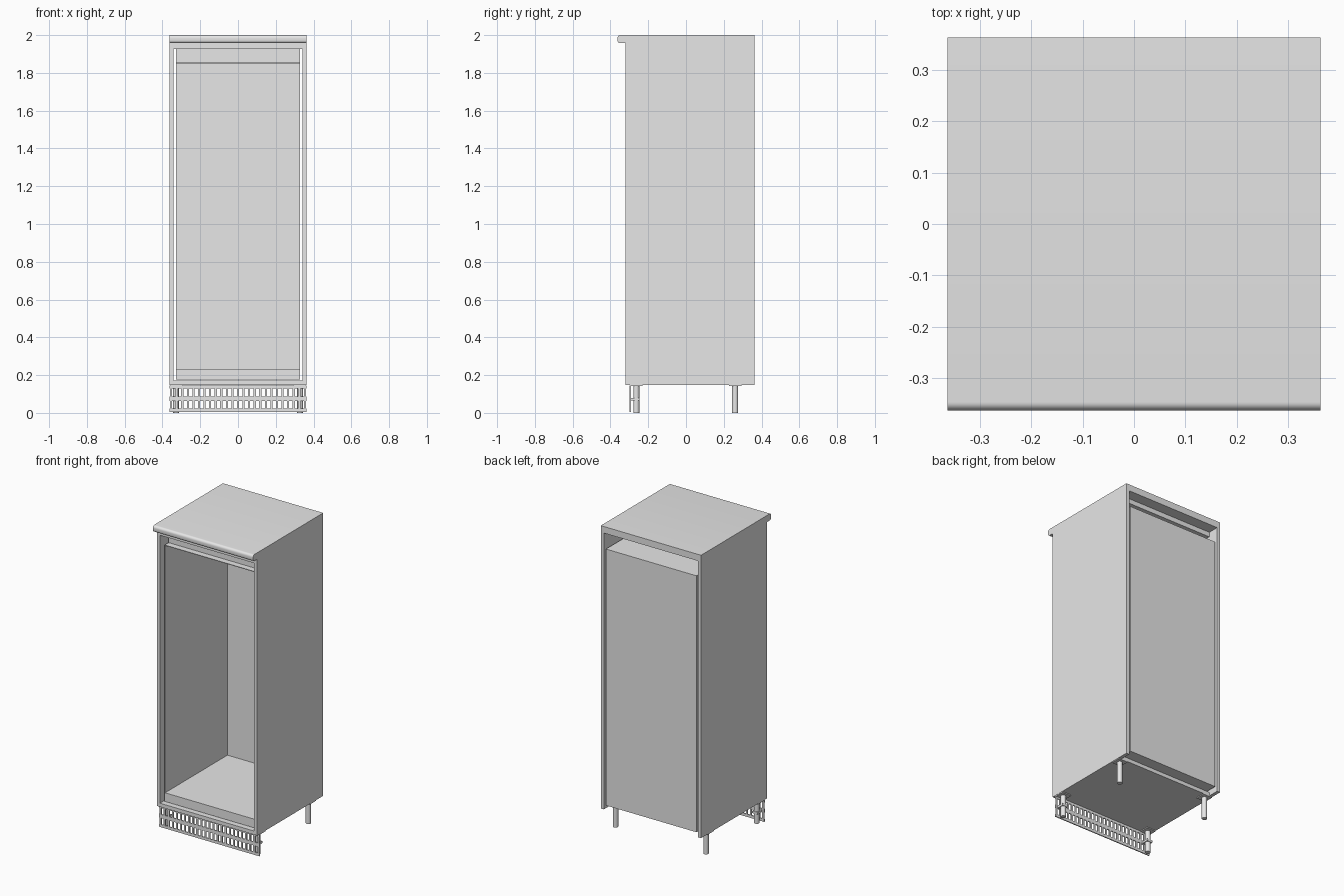
import bpy, bmesh, math
from mathutils import Matrix, Vector

old = bpy.data.objects.get("Cube")
if old:
    bpy.data.objects.remove(old, do_unlink=True)

grey = bpy.data.materials.new("plain_grey")
grey.use_nodes = True
grey.diffuse_color = (0.8, 0.8, 0.8, 1)
grey.node_tree.nodes["Principled BSDF"].inputs["Base Color"].default_value = (0.8, 0.8, 0.8, 1)


def finish(name, bm):
    bmesh.ops.recalc_face_normals(bm, faces=bm.faces[:])
    mesh = bpy.data.meshes.new(name)
    bm.to_mesh(mesh)
    bm.free()
    mesh.materials.append(grey)
    obj = bpy.data.objects.new(name, mesh)
    bpy.context.collection.objects.link(obj)
    return obj


def add_box(bm, x, y, z):
    """Box from (min, max) pairs."""
    size = [b - a for a, b in (x, y, z)]
    mid = [(a + b) / 2 for a, b in (x, y, z)]
    bmesh.ops.create_cube(bm, size=1, matrix=Matrix.Translation(mid) @ Matrix.Diagonal((*size, 1)))


def box(name, x, y, z):
    bm = bmesh.new()
    add_box(bm, x, y, z)
    return finish(name, bm)


def smooth(obj):
    bpy.ops.object.select_all(action="DESELECT")
    obj.select_set(True)
    bpy.context.view_layer.objects.active = obj
    bpy.ops.object.shade_smooth_by_angle(angle=math.radians(35))


W = 0.363          # half width
INNER = 0.341      # inner face of the side panels
LINER = 0.328      # half width of the inner niche
FRONT, BACK = -0.32, 0.363
BASE, TOP = 0.148, 1.957

# Worktop with a rounded front edge
r = 0.016
profile = [(BACK, TOP), (BACK, 2.0)]
for cz, start in ((2.0 - r, 90), (TOP + r, 180)):
    for i in range(7):
        a = math.radians(start + 15 * i)
        profile.append((-W + r + r * math.cos(a), cz + r * math.sin(a)))
bm = bmesh.new()
face = bm.faces.new([bm.verts.new((-W, y, z)) for y, z in profile])
side = bmesh.ops.extrude_face_region(bm, geom=[face])["geom"]
bmesh.ops.translate(bm, vec=Vector((2 * W, 0, 0)),
                    verts=[v for v in side if isinstance(v, bmesh.types.BMVert)])
smooth(finish("worktop", bm))

# Carcass
for label, s in (("left", 1), ("right", -1)):
    box(label + "_side_panel", sorted((s * INNER, s * W)), (FRONT, BACK), (BASE, TOP))
box("bottom_board", (-INNER, INNER), (FRONT, 0.29), (BASE, 0.172))
box("top_board", (-INNER, INNER), (FRONT, 0.29), (1.926, TOP))
box("top_front_rail", (-LINER, LINER), (-0.25, -0.23), (1.855, 1.926))

# Inner niche: floor, ceiling, back and thin walls
NICHE = (-0.29, 0.36)
box("niche_floor", (-LINER, LINER), NICHE, (0.176, 0.233))
box("niche_ceiling", (-LINER, LINER), NICHE, (1.851, 1.855))
box("niche_back", (-LINER, LINER), (0.355, 0.36), (0.176, 1.855))
for label, s in (("left", 1), ("right", -1)):
    box(label + "_niche_wall", sorted((s * LINER, s * (LINER - 0.003))), NICHE, (0.176, 1.855))

# Ventilated plinth: three rails joined by upright bars
bm = bmesh.new()
PLATE = (-0.298, -0.291)
rails = [(0.004, 0.022), (0.064, 0.088), (0.130, 0.146)]
for z in rails:
    add_box(bm, (-W, W), PLATE, z)
slots, pitch, bar = 24, 0.0295, 0.0115
for low, high in zip(rails, rails[1:]):
    for i in range(slots + 1):
        x = (i - slots / 2) * pitch
        add_box(bm, (max(-W, x - bar / 2), min(W, x + bar / 2)), PLATE, (low[1], high[0]))
finish("plinth_grille", bm)

# Legs with mounting plates, and clips holding the plinth to the front pair
for side_name, x in (("left", 0.328), ("right", -0.328)):
    for end_name, y in (("front", -0.263), ("back", 0.26)):
        bm = bmesh.new()
        bmesh.ops.create_cone(bm, cap_ends=True, segments=20, radius1=0.016, radius2=0.016,
                              depth=BASE, matrix=Matrix.Translation((x, y, BASE / 2)))
        add_box(bm, (x - 0.033, x + 0.033), (y - 0.033, y + 0.033), (BASE - 0.006, BASE))
        smooth(finish(f"{side_name}_{end_name}_leg", bm))
    box(side_name + "_plinth_clip", (x - 0.02, x + 0.02), (-0.291, -0.245), (0.066, 0.08))
